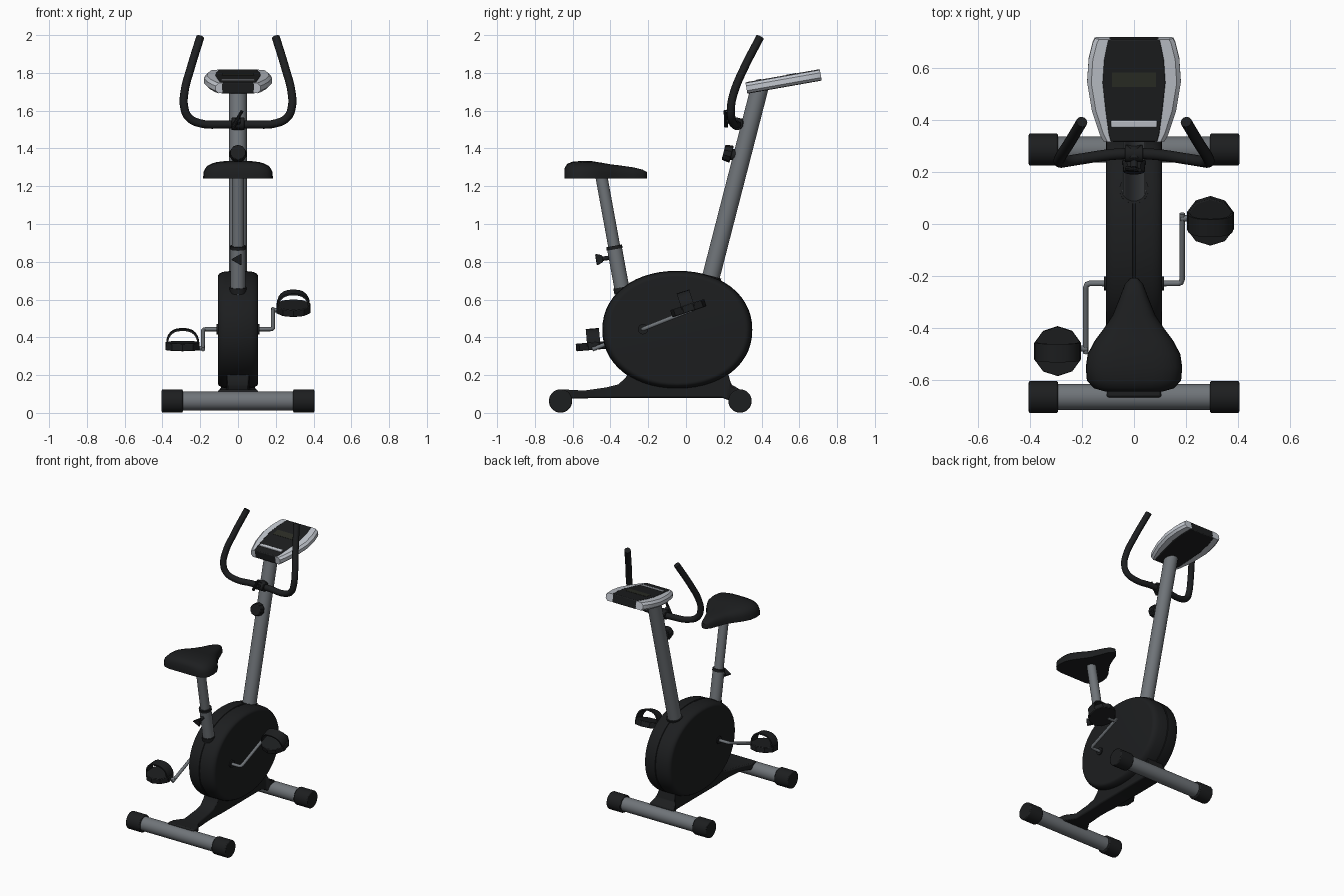
import bpy, bmesh, math
from mathutils import Vector, Matrix

if "Cube" in bpy.data.objects:
    bpy.data.objects.remove(bpy.data.objects["Cube"])


def material(name, rgb):
    m = bpy.data.materials.new(name)
    m.diffuse_color = (*rgb, 1)
    m.use_nodes = True
    m.node_tree.nodes["Principled BSDF"].inputs["Base Color"].default_value = m.diffuse_color
    return m


BLACK = material("black", (0.012, 0.013, 0.014))
STEEL = material("steel", (0.16, 0.175, 0.19))
SILVER = material("silver", (0.55, 0.58, 0.63))
SCREEN = material("screen", (0.025, 0.027, 0.02))


def finish(obj, mat, angle=35, bevel=0):
    obj.data.materials.clear()
    obj.data.materials.append(mat)
    if bevel:
        b = obj.modifiers.new("bevel", "BEVEL")
        b.width, b.segments, b.limit_method = bevel, 2, "ANGLE"
        b.angle_limit = math.radians(40)
    bpy.ops.object.select_all(action="DESELECT")
    obj.select_set(True)
    bpy.context.view_layer.objects.active = obj
    bpy.ops.object.shade_smooth_by_angle(angle=math.radians(angle))
    return obj


def loft(name, rings, mat, angle=35, bevel=0):
    """Skin a list of equal-length point rings and cap both ends."""
    bm = bmesh.new()
    vs = [[bm.verts.new(p) for p in ring] for ring in rings]
    n = len(vs[0])
    for a, b in zip(vs, vs[1:]):
        for i in range(n):
            j = (i + 1) % n
            bm.faces.new((a[i], a[j], b[j], b[i]))
    bm.faces.new(vs[0])
    bm.faces.new(vs[-1])
    bmesh.ops.recalc_face_normals(bm, faces=bm.faces[:])
    me = bpy.data.meshes.new(name)
    bm.to_mesh(me)
    bm.free()
    obj = bpy.data.objects.new(name, me)
    bpy.context.collection.objects.link(obj)
    return finish(obj, mat, angle, bevel)


def rod(name, p0, p1, r0, mat, r1=None, seg=24, bevel=0):
    """Cylinder or cone between two points."""
    p0, p1 = Vector(p0), Vector(p1)
    q = (p1 - p0).to_track_quat("Z", "Y")
    rings = []
    for p, r in ((p0, r0), (p1, r0 if r1 is None else r1)):
        rings.append([p + q @ Vector((r * math.cos(t), r * math.sin(t), 0))
                      for t in (2 * math.pi * (i + 0.5) / seg for i in range(seg))])
    return loft(name, rings, mat, 35 if seg > 12 else 20, bevel)


def pipe(name, pts, r, mat, smooth=True):
    """Bent round bar through the points."""
    cu = bpy.data.curves.new(name, "CURVE")
    cu.dimensions, cu.bevel_depth, cu.bevel_resolution = "3D", r, 4
    cu.resolution_u, cu.use_fill_caps = 6, True
    sp = cu.splines.new("BEZIER" if smooth else "POLY")
    if smooth:
        sp.bezier_points.add(len(pts) - 1)
        for bp, p in zip(sp.bezier_points, pts):
            bp.co = p
            bp.handle_left_type = bp.handle_right_type = "AUTO"
    else:
        sp.points.add(len(pts) - 1)
        for pt, p in zip(sp.points, pts):
            pt.co = (*p, 1)
    obj = bpy.data.objects.new(name, cu)
    bpy.context.collection.objects.link(obj)
    bpy.ops.object.select_all(action="DESELECT")
    obj.select_set(True)
    bpy.context.view_layer.objects.active = obj
    bpy.ops.object.convert(target="MESH")
    return finish(bpy.context.object, mat, 50)


# Feet with end caps
for name, y in (("front", -0.664), ("rear", 0.286)):
    rod(name + "_foot", (-0.31, y, 0.063), (0.31, y, 0.063), 0.05, STEEL)
    for side, s in (("left", -1), ("right", 1)):
        rod(f"{name}_{side}_foot_cap", (s * 0.292, y, 0.063), (s * 0.404, y, 0.063),
            0.062, BLACK, bevel=0.006)

# Base frame: y, half width, bottom, top
frame = [(-0.665, .105, .095, .125), (-0.61, .103, .075, .122), (-0.54, .06, .077, .118),
         (-0.42, .055, .08, .135), (-0.36, .055, .08, .15), (-0.32, .057, .08, .185),
         (-0.29, .06, .08, .24), (-0.2, .06, .08, .3), (0.19, .06, .08, .3),
         (0.225, .065, .068, .2), (0.24, .085, .055, .15), (0.285, .1, .09, .125)]
loft("base_frame", [[(-w, y, a), (w, y, a), (w, y, b), (-w, y, b)] for y, w, a, b in frame],
     BLACK, bevel=0.008)

# Flywheel housing: two rounded shells with a seam
half = [(0.107, .9), (0.106, .925), (0.1, .95), (0.088, .972), (0.07, .99), (0.006, 1), (0.004, .988)]
steps = [(-x, s) for x, s in half] + [(x, s) for x, s in reversed(half)]


def oval(x, s, n=56):
    out = []
    for i in range(n):
        t = 2 * math.pi * i / n
        c, k = math.cos(t), math.sin(t)
        out.append((x, -0.046 + 0.397 * s * math.copysign(abs(c) ** 0.94, c),
                    0.44 + 0.312 * s * math.copysign(abs(k) ** 0.94, k)))
    return out


loft("flywheel_housing", [oval(x, s) for x, s in steps], BLACK)

# Handlebar post, base ring and tension knob


def post(z, off=0.0):
    return Vector((0, 0.132 + (z - 0.72) * 0.2575, z)) + off * Vector((0, -0.968, 0.249))


rod("handlebar_post", post(0.6), post(1.735), 0.047, STEEL, seg=32)
rod("post_base_ring", post(0.68), post(0.725), 0.056, BLACK)
rod("tension_knob_collar", post(1.355, 0.03), post(1.355, 0.06), 0.03, BLACK)
rod("tension_knob", post(1.355, 0.056), post(1.355, 0.1), 0.047, BLACK, 0.041, 10, 0.004)

# Handlebar and its clamp
right = [(0.07, .268, 1.527), (0.2, .25, 1.533), (0.262, .24, 1.565), (0.285, .238, 1.62),
         (0.283, .255, 1.7), (0.252, .305, 1.82), (0.2, .392, 1.989)]
pipe("handlebar", [(-x, y, z) for x, y, z in reversed(right)] + right, 0.0215, BLACK)
rod("handlebar_clamp", (-0.035, .27, 1.53), (0.035, .27, 1.53), 0.033, BLACK, bevel=0.004)
rod("clamp_bracket", (0, 0.32, 1.525), (0, 0.25, 1.535), 0.03, BLACK)
rod("clamp_screw", (0, 0.25, 1.535), (0, 0.215, 1.55), 0.014, BLACK)
rod("clamp_lever", (-0.025, 0.213, 1.515), (0.022, 0.207, 1.6), 0.011, BLACK, 0.008, 10)

# Console, built on a plane tilted ten degrees
TILT = Matrix.Translation((0, 0.325, 1.69)) @ Matrix.Rotation(math.radians(10), 4, "X")


def on_console(pts):
    return [TILT @ Vector(p) for p in pts]


# distance up the panel, inner edge, outer edge
rows = [(0, .09, .118), (0.03, .098, .133), (0.12, .11, .162), (0.23, .122, .18),
        (0.32, .116, .174), (0.385, .103, .158), (0.4, .1, .15)]
loft("console_body", [on_console([(-i, v, 0), (i, v, 0), (i, v, .061), (-i, v, .061)])
                      for v, i, o in rows], BLACK, bevel=0.006)
for side, s in (("left", -1), ("right", 1)):
    loft(f"console_{side}_trim", [on_console([
        (s * (i - .01), v, .004), (s * (o - .015), v, .002), (s * o, v, .016),
        (s * o, v, .042), (s * (o - .016), v, .057), (s * (i - .01), v, .059)])
        for v, i, o in rows], SILVER, 30)


def plate(name, hw, v0, v1, top, mat, bevel=0):
    loft(name, [on_console([(-hw, v0, z), (hw, v0, z), (hw, v1, z), (-hw, v1, z)])
                for z in (.05, top)], mat, bevel=bevel)


plate("console_screen", 0.085, 0.215, 0.272, 0.0625, SCREEN)
plate("console_button_bar", 0.088, 0.058, 0.084, 0.065, SILVER, 0.003)

# Seat post with sleeve, collars and adjuster


def stem(z):
    return Vector((0, -0.38 - (z - 0.88) * 0.183, z))


rod("seat_post", stem(0.8), stem(1.27), 0.032, STEEL)
rod("seat_sleeve", stem(0.58), stem(0.88), 0.04, STEEL)
rod("sleeve_top_collar", stem(0.866), stem(0.884), 0.043, BLACK)
rod("sleeve_base_ring", stem(0.635), stem(0.665), 0.045, BLACK)
rod("seat_adjuster_screw", (0, -0.38, 0.825), (0, -0.45, 0.815), 0.012, BLACK, seg=12)
rod("seat_adjuster_knob", (0, -0.44, 0.817), (0, -0.477, 0.811), 0.024, BLACK, 0.04, 3, 0.006)

# Seat: y, half width, top
seat = [(-0.643, .11, 1.295), (-0.63, .155, 1.318), (-0.6, .181, 1.33), (-0.55, .185, 1.334),
        (-0.5, .178, 1.333), (-0.45, .152, 1.325), (-0.4, .115, 1.316), (-0.35, .082, 1.31),
        (-0.28, .054, 1.3), (-0.23, .035, 1.288), (-0.207, .014, 1.275)]
loft("seat", [[(w * math.copysign(abs(math.cos(t)) ** 0.6, math.cos(t)), y,
                1.24 + (h - 1.24) * abs(math.sin(t)) ** 0.65)
               for t in (math.pi * i / 14 for i in range(15))] for y, w, h in seat], BLACK, 50)

# Cranks and pedals
AXLE_Y, AXLE_Z = -0.228, 0.443
for side, s, tilt in (("right", 1, 18), ("left", -1, 5)):
    ey, ez = AXLE_Y + s * 0.25, AXLE_Z + s * 0.1
    pipe(side + "_crank", [(s * 0.09, AXLE_Y, AXLE_Z), (s * 0.17, AXLE_Y, AXLE_Z),
                           (s * 0.181, AXLE_Y + s * 0.004, AXLE_Z + s * 0.002),
                           (s * 0.185, AXLE_Y + s * 0.016, AXLE_Z + s * 0.007),
                           (s * 0.185, ey + s * 0.018, ez + s * 0.007)], 0.011, STEEL, False)
    rod(side + "_crank_hub", (s * 0.1, AXLE_Y, AXLE_Z), (s * 0.115, AXLE_Y, AXLE_Z),
        0.027, BLACK)
    rod(side + "_pedal_spindle", (s * 0.178, ey, ez), (s * 0.25, ey, ez), 0.012, STEEL)
    base = (Matrix.Translation((s * 0.293, ey - 0.01, ez + 0.012))
            @ Matrix.Rotation(math.radians(tilt), 4, "X"))
    rod(side + "_pedal", base @ Vector((0, 0, -0.021)), base @ Vector((0, 0, 0.019)),
        0.095, BLACK, seg=10, bevel=0.004)
    arch = []
    for i in range(13):
        t = math.pi * i / 12
        c = math.copysign(abs(math.cos(t)) ** 0.8, math.cos(t))
        k = abs(math.sin(t)) ** 0.8
        arch.append([base @ Vector((r * c, y, h * k)) for r, h, y in
                     ((.088, .092, -.035), (.088, .092, .035), (.079, .082, .035), (.079, .082, -.035))])
    loft(side + "_pedal_strap", arch, BLACK)
